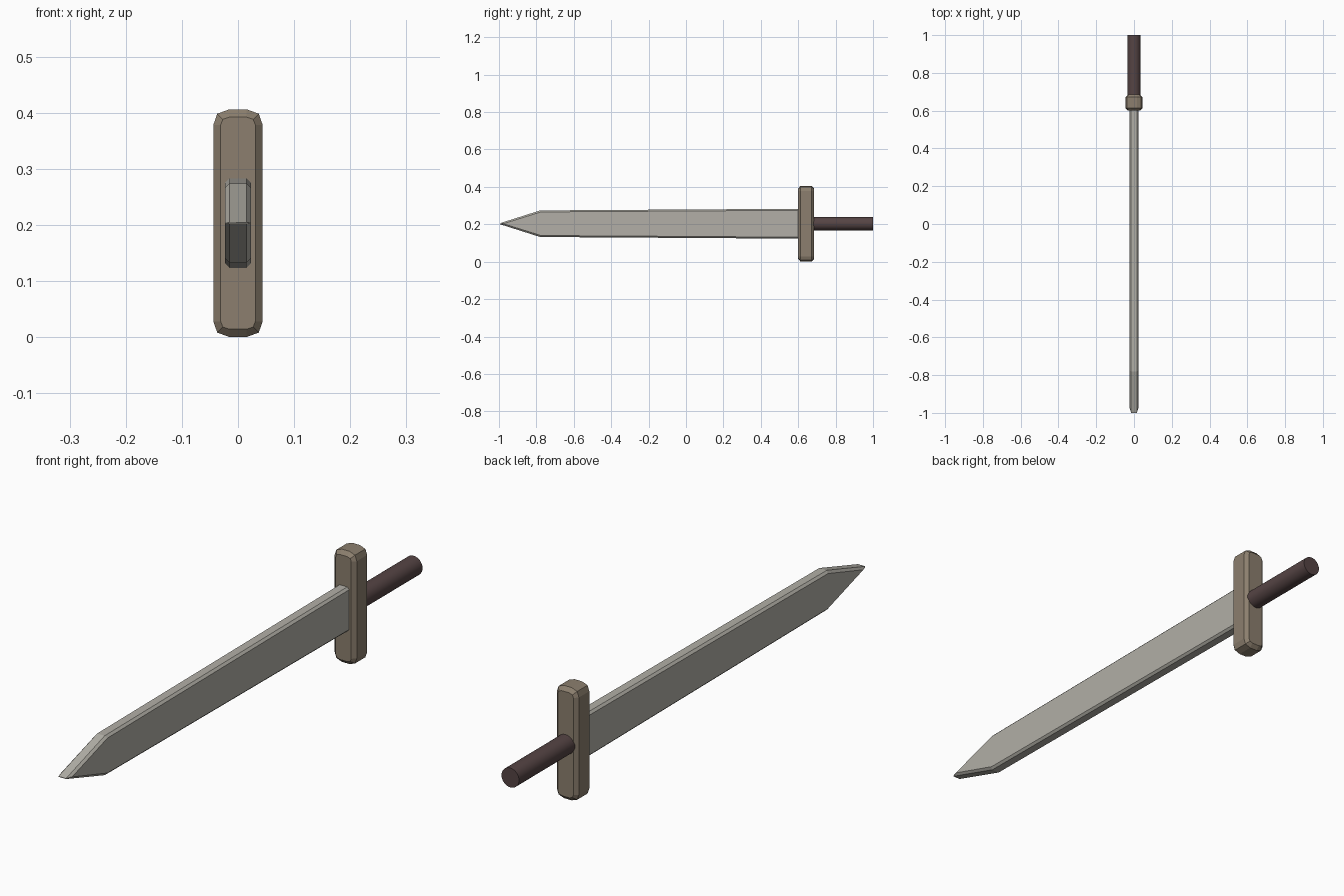
import bpy, bmesh, math

if "Cube" in bpy.data.objects:
    bpy.data.objects.remove(bpy.data.objects["Cube"])

ZC = 0.203  # height of the sword's long axis


def material(name, rgb):
    m = bpy.data.materials.new(name)
    m.diffuse_color = (*rgb, 1)
    m.use_nodes = True
    m.node_tree.nodes["Principled BSDF"].inputs["Base Color"].default_value = m.diffuse_color
    return m


def loft(name, rings, mat):
    """Skin a list of equal-length point rings and cap both ends."""
    bm = bmesh.new()
    loops = [[bm.verts.new(p) for p in ring] for ring in rings]
    n = len(loops[0])
    for a, b in zip(loops, loops[1:]):
        for i in range(n):
            j = (i + 1) % n
            bm.faces.new((a[i], a[j], b[j], b[i]))
    bm.faces.new(loops[0])
    bm.faces.new(loops[-1])
    bmesh.ops.remove_doubles(bm, verts=bm.verts, dist=1e-5)
    bmesh.ops.recalc_face_normals(bm, faces=bm.faces)
    me = bpy.data.meshes.new(name)
    bm.to_mesh(me)
    bm.free()
    me.materials.append(mat)
    ob = bpy.data.objects.new(name, me)
    bpy.context.collection.objects.link(ob)
    return ob


def mirrored(quarter):
    """Complete a closed outline from its (+, +) quarter, right to top."""
    right = quarter + [(-x, z) for x, z in reversed(quarter)]
    return right + [(-x, -z) for x, z in right]


steel = material("steel", (0.445, 0.43, 0.385))
bronze = material("bronze_brown", (0.262, 0.212, 0.156))
leather = material("dark_leather", (0.091, 0.058, 0.058))

# Blade: chamfered bar tapering to a chisel-like point
BEVEL = 0.008


def blade_ring(half, y_side, y_edge):
    side = max(half - BEVEL, 0.0005)
    edge = max(half, 0.001)
    outline = mirrored([(0.023, side), (0.015, edge)])
    return [(x, y_side if abs(x) > 0.02 else y_edge, ZC + z) for x, z in outline]


loft("blade", [blade_ring(0.080, 0.63, 0.63),
               blade_ring(0.071, -0.775, -0.78),
               blade_ring(0.0, -0.975, -1.0)], steel)

# Cross guard: block with chamfered edges and clipped corners
outer = mirrored([(0.044, 0.175), (0.037, 0.195), (0.015, 0.203)])
inner = mirrored([(0.031, 0.175), (0.027, 0.185), (0.015, 0.189)])
loft("cross_guard", [[(x, y, ZC + z) for x, z in shape] for y, shape in
                     ((0.60, inner), (0.613, outer), (0.672, outer), (0.685, inner))], bronze)

# Grip: plain round handle
bpy.ops.mesh.primitive_cylinder_add(vertices=32, radius=0.035, depth=0.34,
                                    location=(0, 0.83, ZC),
                                    rotation=(math.pi / 2, 0, 0))
grip = bpy.context.object
grip.name = "grip"
grip.data.materials.append(leather)
bpy.ops.object.shade_smooth_by_angle(angle=math.radians(30))
